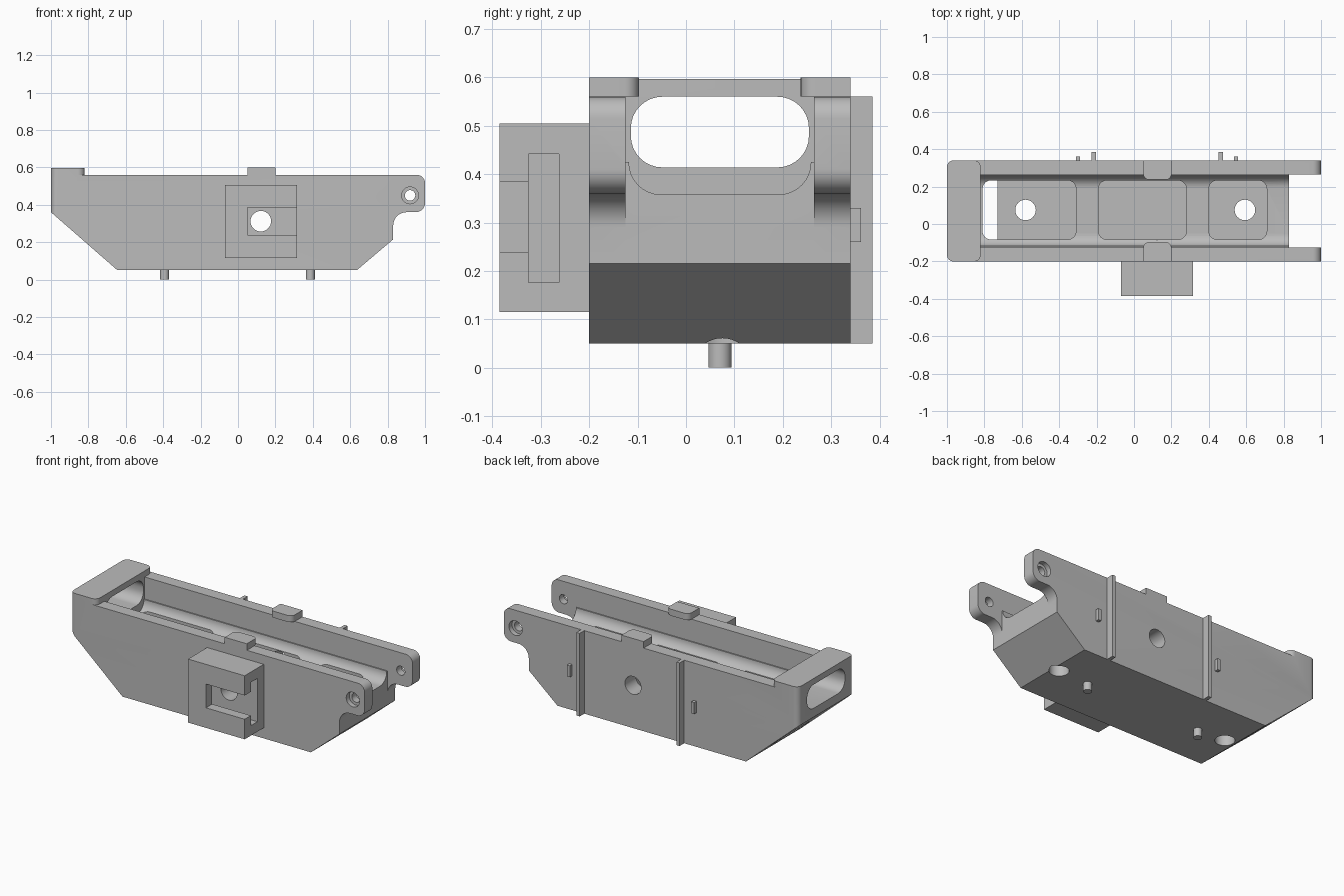
import bpy, bmesh, math
from mathutils import Vector

if "Cube" in bpy.data.objects:
    bpy.data.objects.remove(bpy.data.objects["Cube"])

grey = bpy.data.materials.new("plain grey")
grey.use_nodes = True
grey.diffuse_color = (0.5, 0.5, 0.5, 1)
grey.node_tree.nodes["Principled BSDF"].inputs["Base Color"].default_value = (0.5, 0.5, 0.5, 1)

MID = 0.07               # centre line of the housing in y
FRONT, BACK = -0.2, 0.34  # outer wall faces
INNER = 0.195            # half width between the walls


def outline(corners, steps=8):
    """Turn (u, v) or (u, v, radius) corners into a polygon with filleted corners."""
    pts = []
    for i, c in enumerate(corners):
        p = Vector(c[:2])
        if len(c) < 3:
            pts.append(p)
            continue
        d1 = (Vector(corners[i - 1][:2]) - p).normalized()
        d2 = (Vector(corners[(i + 1) % len(corners)][:2]) - p).normalized()
        half = d1.angle(d2) / 2
        centre = p + (d1 + d2).normalized() * c[2] / math.sin(half)
        a = p + d1 * c[2] / math.tan(half) - centre
        b = p + d2 * c[2] / math.tan(half) - centre
        sweep = a.angle_signed(b)
        for k in range(steps + 1):
            t = -sweep * k / steps
            pts.append(centre + Vector((a.x * math.cos(t) - a.y * math.sin(t),
                                        a.x * math.sin(t) + a.y * math.cos(t))))
    return pts


def rect(u0, u1, v0, v1, r=0):
    c = [(u0, v0), (u1, v0), (u1, v1), (u0, v1)]
    return [p + (r,) for p in c] if r else c


def prism(name, corners, axis, lo, hi):
    """Extrude an outline along an axis between lo and hi."""
    place = {"x": lambda u, v, w: (w, u, v),
             "y": lambda u, v, w: (u, w, v),
             "z": lambda u, v, w: (u, v, w)}[axis]
    bm = bmesh.new()
    pts = outline(corners)
    bottom, top = [[bm.verts.new(place(p.x, p.y, w)) for p in pts] for w in (lo, hi)]
    bm.faces.new(bottom)
    bm.faces.new(top)
    for i in range(len(pts)):
        j = (i + 1) % len(pts)
        bm.faces.new((bottom[i], bottom[j], top[j], top[i]))
    bmesh.ops.recalc_face_normals(bm, faces=bm.faces)
    mesh = bpy.data.meshes.new(name)
    bm.to_mesh(mesh)
    bm.free()
    mesh.materials.append(grey)
    ob = bpy.data.objects.new(name, mesh)
    bpy.context.collection.objects.link(ob)
    return ob


def rod(name, u, v, r, axis, lo, hi, sides=32):
    ring = [(u + r * math.cos(math.tau * k / sides), v + r * math.sin(math.tau * k / sides))
            for k in range(sides)]
    return prism(name, ring, axis, lo, hi)


def combine(ob, other, operation="DIFFERENCE"):
    """Apply a boolean and discard the helper."""
    mod = ob.modifiers.new("boolean", "BOOLEAN")
    mod.operation, mod.solver, mod.object = operation, "EXACT", other
    bpy.context.view_layer.objects.active = ob
    bpy.ops.object.modifier_apply(modifier=mod.name)
    bpy.data.objects.remove(other)


# Housing: side profile with sloped ends and hinge ears
body = prism("housing", [(-1, 0.56), (-1, 0.36), (-0.645, 0.05), (0.635, 0.05), (0.83, 0.215),
                         (0.83, 0.36, 0.07), (1, 0.36, 0.05), (1, 0.56, 0.045)], "y", FRONT, BACK)
combine(body, prism("plan", [(-1, FRONT, 0.035), (1.1, FRONT), (1.1, BACK), (-1, BACK, 0.035)],
                    "z", -0.1, 0.8), "INTERSECT")
combine(body, prism("end_cap", rect(-1, -0.82, FRONT, BACK, 0.035), "z", 0.54, 0.597), "UNION")

# Channel with rounded floor edges, and the gap between the ears
lo, hi = MID - INNER, MID + INNER
combine(body, prism("channel", [(lo, 0.7), (lo, 0.425), (lo + 0.007, 0.425),
                                (lo + 0.007, 0.358, 0.066), (hi - 0.007, 0.358, 0.066),
                                (hi - 0.007, 0.425), (hi, 0.425), (hi, 0.7)], "x", -0.82, 1.1))
combine(body, prism("ear_gap", rect(lo, hi, 0, 0.7), "x", 0.83, 1.1))

# Floor pockets and end slot
for x0, x1 in ((-0.81, -0.31), (-0.19, 0.28), (0.4, 0.71)):
    combine(body, prism("pocket", rect(x0, x1, -0.083, 0.233, 0.045), "z", 0.124, 0.4))
combine(body, prism("end_slot", rect(-0.114, 0.254, 0.414, 0.56, 0.065), "x", -1.1, -0.8))

# Floor holes, cross hole, counterbored ear holes
for x in (-0.58, 0.593):
    combine(body, rod("floor_hole", x, 0.075, 0.055, "z", 0, 0.2))
combine(body, rod("cross_hole", 0.122, 0.312, 0.055, "y", -0.3, 0.5))
combine(body, rod("ear_hole", 0.92, 0.45, 0.028, "y", -0.3, 0.5))
for y in (FRONT, BACK):
    combine(body, rod("counterbore", 0.92, 0.45, 0.045, "y", y - 0.03, y + 0.03))

# Side bracket with a T-shaped slot open to one end
bracket = prism("side_bracket", rect(-0.07, 0.315, 0.115, 0.505), "y", -0.385, FRONT)
combine(bracket, prism("slot_mouth", rect(0.052, 0.4, 0.238, 0.384), "y", -0.5, -0.3))
combine(bracket, prism("slot_inside", rect(-0.01, 0.4, 0.176, 0.442), "y", -0.325, -0.262))
combine(bracket, rod("bracket_hole", 0.122, 0.312, 0.055, "y", -0.3, -0.1))

parts = [body, bracket]

# Top tabs on both walls, rounded towards the middle
for side, outer, inner in (("right", FRONT, -0.097), ("left", BACK, 0.237)):
    parts.append(prism("top_tab_" + side, [(0.05, outer), (0.2, outer), (0.2, inner, 0.03),
                                           (0.05, inner, 0.03)], "z", 0.56, 0.6))

# Back ribs and small nubs
for x_rib, x_nub in ((-0.215, -0.299), (0.464, 0.545)):
    parts.append(prism("back_rib", rect(x_rib - 0.011, x_rib + 0.011, 0.05, 0.56), "y", BACK, 0.385))
    parts.append(prism("back_nub", rect(x_nub - 0.01, x_nub + 0.01, 0.26, 0.33), "y", BACK, 0.362))

# Locating pegs underneath
for x in (-0.393, 0.387):
    parts.append(rod("bottom_peg", x, MID, 0.024, "z", 0, 0.055))

# Smooth curved faces, keep edges sharp
bpy.ops.object.select_all(action="DESELECT")
for ob in parts:
    ob.select_set(True)
bpy.context.view_layer.objects.active = body
bpy.ops.object.shade_smooth_by_angle(angle=math.radians(30))
